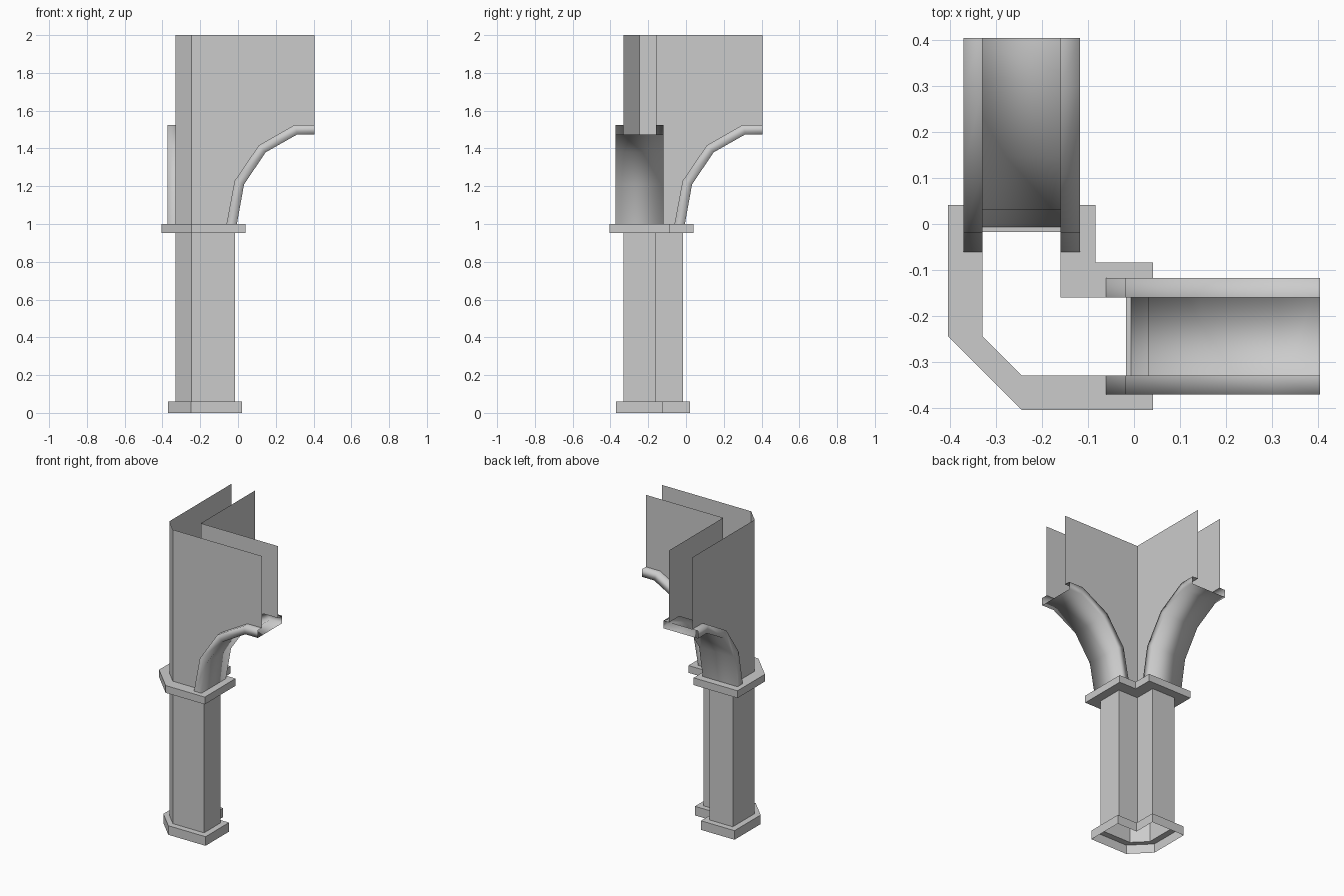
import bpy

cube = bpy.data.objects.get("Cube")
if cube:
    bpy.data.objects.remove(cube, do_unlink=True)

stone = bpy.data.materials.new("grey_stone")
stone.use_nodes = True
GREY = (0.6, 0.6, 0.6, 1)
stone.diffuse_color = GREY
stone.node_tree.nodes["Principled BSDF"].inputs["Base Color"].default_value = GREY

# Shared dimensions
OUT, CUT, IN, STUB = 0.33, 0.245, 0.16, -0.017   # column plan
LIP = 0.042                                      # arch trim projection
END, TOP = 0.405, 2.0


def build(name, verts, faces, swap=False, smooth=False):
    """Make a mesh object; swap reflects it across the x = y diagonal."""
    if swap:
        verts = [(y, x, z) for x, y, z in verts]
        faces = [f[::-1] for f in faces]
    mesh = bpy.data.meshes.new(name)
    mesh.from_pydata(verts, [], faces)
    mesh.materials.append(stone)
    for p in mesh.polygons:
        p.use_smooth = smooth
    obj = bpy.data.objects.new(name, mesh)
    bpy.context.collection.objects.link(obj)
    return obj


def loft(name, rows, closed=True, **kw):
    """Join successive rows of points with quads."""
    n = len(rows[0])
    faces = []
    for i in range(len(rows) - 1):
        for j in range(n if closed else n - 1):
            k = (j + 1) % n
            faces.append((i * n + j, i * n + k, (i + 1) * n + k, (i + 1) * n + j))
    return build(name, [p for r in rows for p in r], faces, **kw)


def plan(z, out=OUT, cut=CUT, inner=IN, stub=STUB):
    """L-shaped outline with a chamfered outer corner."""
    return [(stub, -out, z), (stub, -inner, z), (-inner, -inner, z),
            (-inner, stub, z), (-out, stub, z), (-out, -cut, z), (-cut, -out, z)]


def base(z):
    return plan(z, 0.37, 0.25, 0.125, 0.022)


def cap(z):
    return plan(z, 0.405, 0.245, 0.084, 0.041)


# Hollow column, open skirted foot and collar
loft("column_foot", [base(0), base(0.06), plan(0.06)])
loft("column_shaft", [plan(0.06), plan(1.0)])
loft("column_collar", [plan(0.952), cap(0.952), cap(1.0), plan(1.0)])

# Arch curves: underside and upper edge of the trim
lower = [(-0.006, 1.0), (0.032, 1.21), (0.147, 1.38), (0.315, 1.475), (END, 1.475)]
upper = [(-0.061, 1.0), (-0.018, 1.228), (0.11, 1.416), (0.30, 1.525), (END, 1.525)]

for side, swap in (("left", False), ("back", True)):
    # Curved underside with raised trim along both edges
    sections = []
    for (lx, lz), (ux, uz) in zip(lower, upper):
        sections.append([(ux, -OUT, uz), (ux, -OUT - LIP, uz), (lx, -OUT - LIP, lz),
                         (lx, -IN + LIP, lz), (ux, -IN + LIP, uz), (ux, -IN, uz)])
    loft(side + "_arch", sections, closed=False, swap=swap, smooth=True)

    # Thin outer and inner walls rising from the arch
    for part, y, start in (("outer", -OUT, -CUT), ("inner", -IN, -IN)):
        edge = [(start, 1.0)] + upper + [(END, TOP), (start, TOP)]
        order = list(range(len(edge)))
        if part == "inner":
            order.reverse()
        build(f"{side}_{part}_wall", [(x, y, z) for x, z in edge], [order], swap=swap)

# Chamfered corner panel between the outer walls
corner = [(-OUT, -CUT), (-CUT, -OUT)]
loft("corner_panel", [[(x, y, z) for x, y in corner] for z in (1.0, TOP)], closed=False)
